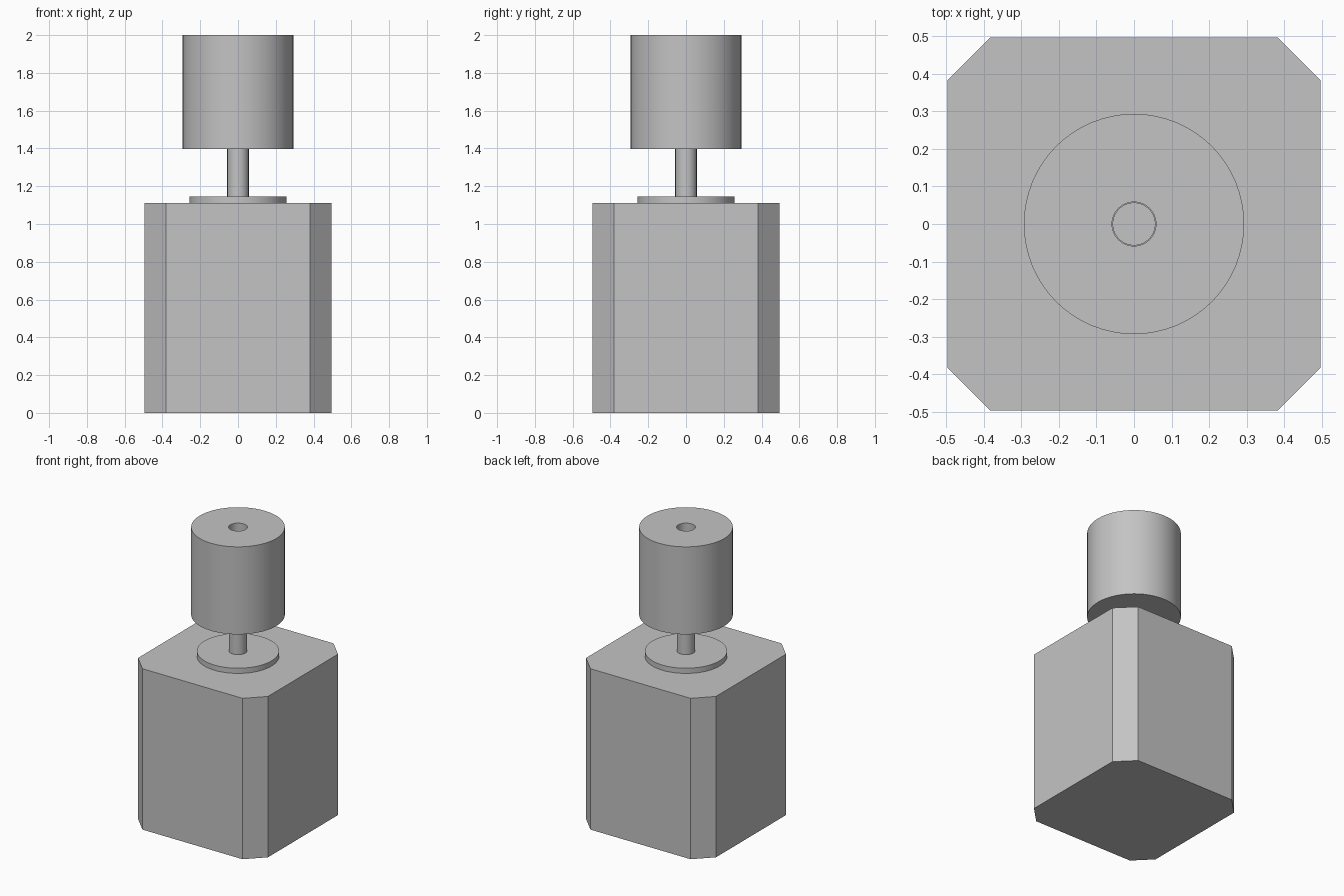
import bpy
import bmesh
import math

cube = bpy.data.objects.get("Cube")
if cube:
    bpy.data.objects.remove(cube, do_unlink=True)

# Single grey metal colour
GREY = (0.55, 0.55, 0.55, 1.0)
metal = bpy.data.materials.new("grey metal")
metal.use_nodes = True
metal.diffuse_color = GREY
metal.node_tree.nodes["Principled BSDF"].inputs["Base Color"].default_value = GREY

SIDES = 64


def finish(name, bm, smooth=False):
    bmesh.ops.recalc_face_normals(bm, faces=bm.faces)
    mesh = bpy.data.meshes.new(name)
    bm.to_mesh(mesh)
    bm.free()
    mesh.materials.append(metal)
    obj = bpy.data.objects.new(name, mesh)
    bpy.context.collection.objects.link(obj)
    if smooth:
        bpy.ops.object.select_all(action="DESELECT")
        obj.select_set(True)
        bpy.context.view_layer.objects.active = obj
        bpy.ops.object.shade_smooth_by_angle(angle=math.radians(30))
    return obj


def prism(name, outline, low, high):
    """Extrude a flat outline between two heights."""
    bm = bmesh.new()
    base = bm.faces.new([bm.verts.new((x, y, low)) for x, y in outline])
    top = bmesh.ops.extrude_face_region(bm, geom=[base], use_keep_orig=True)
    verts = [g for g in top["geom"] if isinstance(g, bmesh.types.BMVert)]
    bmesh.ops.translate(bm, verts=verts, vec=(0, 0, high - low))
    return finish(name, bm)


def lathe(name, profile, closed=False):
    """Spin a radius and height profile around the vertical axis."""
    bm = bmesh.new()
    verts = [bm.verts.new((r, 0, z)) for r, z in profile]
    edges = [bm.edges.new(pair) for pair in zip(verts, verts[1:])]
    if closed:
        edges.append(bm.edges.new((verts[-1], verts[0])))
    bmesh.ops.spin(bm, geom=verts + edges, cent=(0, 0, 0), axis=(0, 0, 1),
                   angle=math.tau, steps=SIDES, use_merge=False)
    bmesh.ops.remove_doubles(bm, verts=bm.verts, dist=0.0001)
    return finish(name, bm, smooth=True)


def disc(name, radius, low, high):
    return lathe(name, [(0, low), (radius, low), (radius, high), (0, high)])


# Square motor housing with cut corners
half, flat = 0.496, 0.382
corners = []
for sx, sy in ((1, 1), (-1, 1), (-1, -1), (1, -1)):
    pair = [(sx * half, sy * flat), (sx * flat, sy * half)]
    corners += pair if sx == sy else pair[::-1]
prism("motor_housing", corners, 0, 1.11)

# Round pilot boss and output shaft
disc("pilot_boss", 0.257, 1.11, 1.146)
disc("output_shaft", 0.057, 1.146, 1.67)

# Coupling sleeve with a bore through its centre
lathe("coupling_sleeve", [(0.0585, 1.396), (0.293, 1.396),
                          (0.293, 2), (0.0585, 2)], closed=True)
